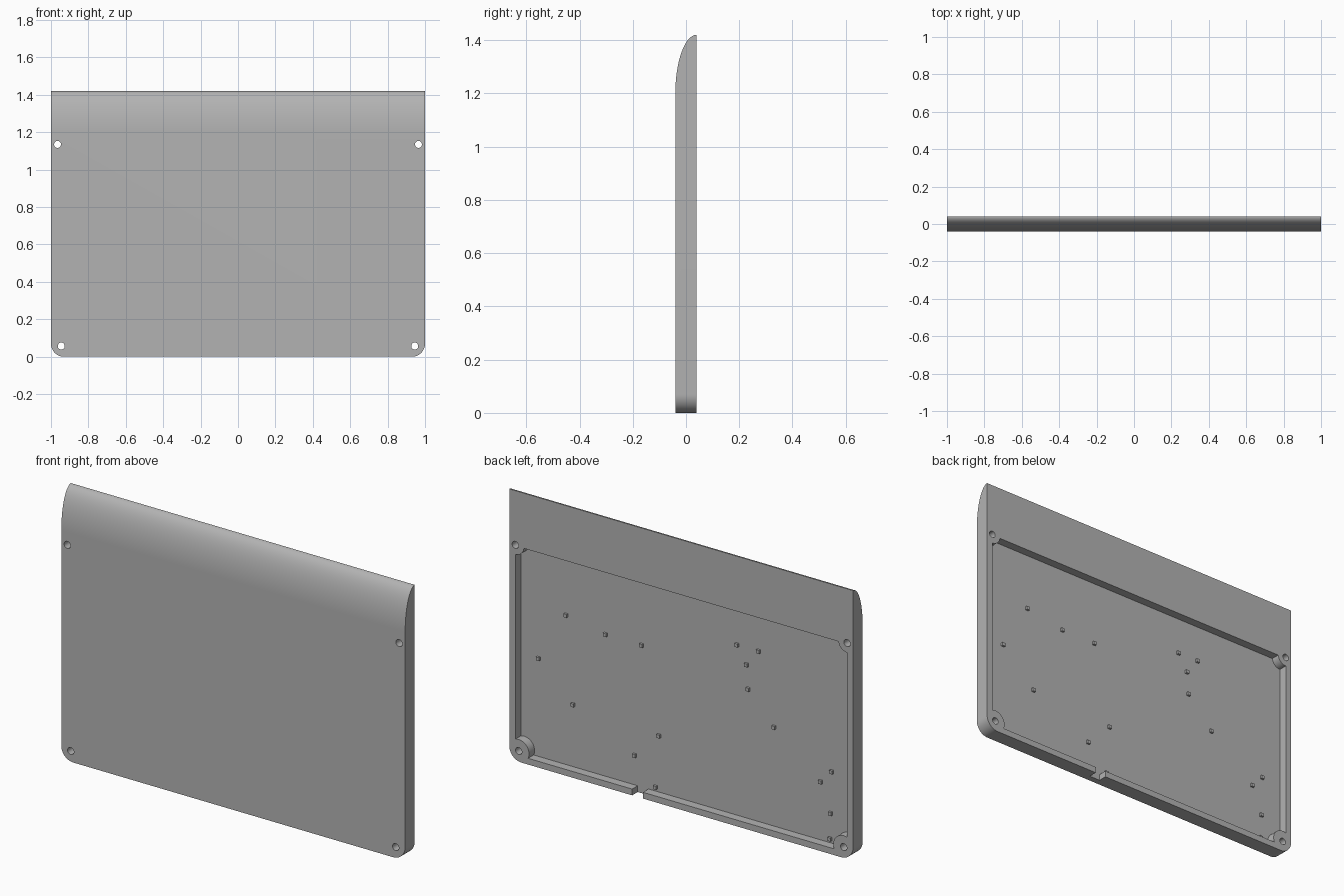
import bpy, bmesh, math
from mathutils import Matrix, Vector

if "Cube" in bpy.data.objects:
    bpy.data.objects.remove(bpy.data.objects["Cube"], do_unlink=True)

FRONT, BACK, HEIGHT = -0.04, 0.04, 1.42
FLOOR = BACK - 0.046            # depth of the rear tray floor
RIM = 0.035                     # wall width around the tray
TRAY_TOP = 1.13
CORNER = 0.07                   # radius of the lower corners

grey = bpy.data.materials.new("plain grey")
grey.use_nodes = True
grey.diffuse_color = (0.45, 0.45, 0.45, 1)
grey.node_tree.nodes["Principled BSDF"].inputs["Base Color"].default_value = grey.diffuse_color


def finish(bm, name):
    bmesh.ops.recalc_face_normals(bm, faces=bm.faces)
    mesh = bpy.data.meshes.new(name)
    bm.to_mesh(mesh)
    bm.free()
    mesh.materials.append(grey)
    obj = bpy.data.objects.new(name, mesh)
    bpy.context.collection.objects.link(obj)
    return obj


def add_box(bm, low, high):
    low, high = Vector(low), Vector(high)
    place = Matrix.Translation((low + high) / 2) @ Matrix.Diagonal((*(high - low), 1))
    bmesh.ops.create_cube(bm, size=1, matrix=place)


def box(name, low, high):
    bm = bmesh.new()
    add_box(bm, low, high)
    return finish(bm, name)


def rod(name, x, z, radius, length=0.4):
    """Cylinder running front to back."""
    bm = bmesh.new()
    place = Matrix.Translation((x, 0, z)) @ Matrix.Rotation(math.pi / 2, 4, "X")
    bmesh.ops.create_cone(bm, cap_ends=True, segments=48, radius1=radius,
                          radius2=radius, depth=length, matrix=place)
    return finish(bm, name)


def cut(target, cutter):
    """Subtract the cutter from the target, then discard it."""
    cutter.hide_render = True
    mod = target.modifiers.new("cut", "BOOLEAN")
    mod.operation, mod.solver, mod.object = "DIFFERENCE", "EXACT", cutter
    bpy.context.view_layer.objects.active = target
    bpy.ops.object.modifier_apply(modifier=mod.name)
    bpy.data.objects.remove(cutter, do_unlink=True)


# Panel: side profile with a quarter-ellipse top, extruded across the width
SHOULDER, STEPS = 1.2, 32
profile = [(BACK, 0), (FRONT, 0)]
for i in range(STEPS + 1):
    a = math.pi / 2 * i / STEPS
    profile.append((BACK - (BACK - FRONT) * math.cos(a),
                    SHOULDER + (HEIGHT - SHOULDER) * math.sin(a)))
bm = bmesh.new()
side = bm.faces.new([bm.verts.new((-1, y, z)) for y, z in profile])
grown = bmesh.ops.extrude_face_region(bm, geom=[side])["geom"]
bmesh.ops.translate(bm, vec=(2, 0, 0), verts=[g for g in grown if isinstance(g, bmesh.types.BMVert)])
# Round the two lower corners
low_edges = [e for e in bm.edges
             if all(v.co.z < 0.001 for v in e.verts)
             and e.verts[0].co.x == e.verts[1].co.x]
bmesh.ops.bevel(bm, geom=low_edges, offset=CORNER, segments=16,
                profile=0.5, affect="EDGES")
panel = finish(bm, "panel")

# Rear tray, with round screw bosses left standing in its corners
screws = [(s * x, z, boss) for s in (-1, 1)
          for x, z, boss in ((0.965, 1.135, 0.05), (0.945, 0.057, 0.06))]
tray = box("tray_cutter", (RIM - 1, FLOOR, 0.033), (1 - RIM, BACK + 0.1, TRAY_TOP))
for x, z, boss in screws:
    cut(tray, rod("boss_cutter", x, z, boss))
cut(panel, tray)

# Cable notch through the lower rim
cut(panel, box("notch_cutter", (0.222, FLOOR, -0.1), (0.285, BACK + 0.1, 0.05)))

# Screw holes
for x, z, boss in screws:
    cut(panel, rod("hole_cutter", x, z, 0.0185))

bpy.ops.object.select_all(action="DESELECT")
panel.select_set(True)
bpy.context.view_layer.objects.active = panel
bpy.ops.object.shade_smooth_by_angle(angle=math.radians(30))

# Small square pegs on the tray floor
spots = [(.70, .82), (.47, .78), (.26, .78), (.86, .55), (.66, .36), (.16, .33),
         (.30, .19), (.18, .055), (-.295, .93), (-.42, .93), (-.35, .84),
         (-.36, .715), (-.51, .555), (-.845, .41), (-.78, .34), (-.84, .19), (-.835, .055)]
HALF = 0.009
bm = bmesh.new()
for x, z in spots:
    add_box(bm, (x - HALF, FLOOR - 0.005, z - HALF), (x + HALF, FLOOR + 0.012, z + HALF))
finish(bm, "floor_pegs")
